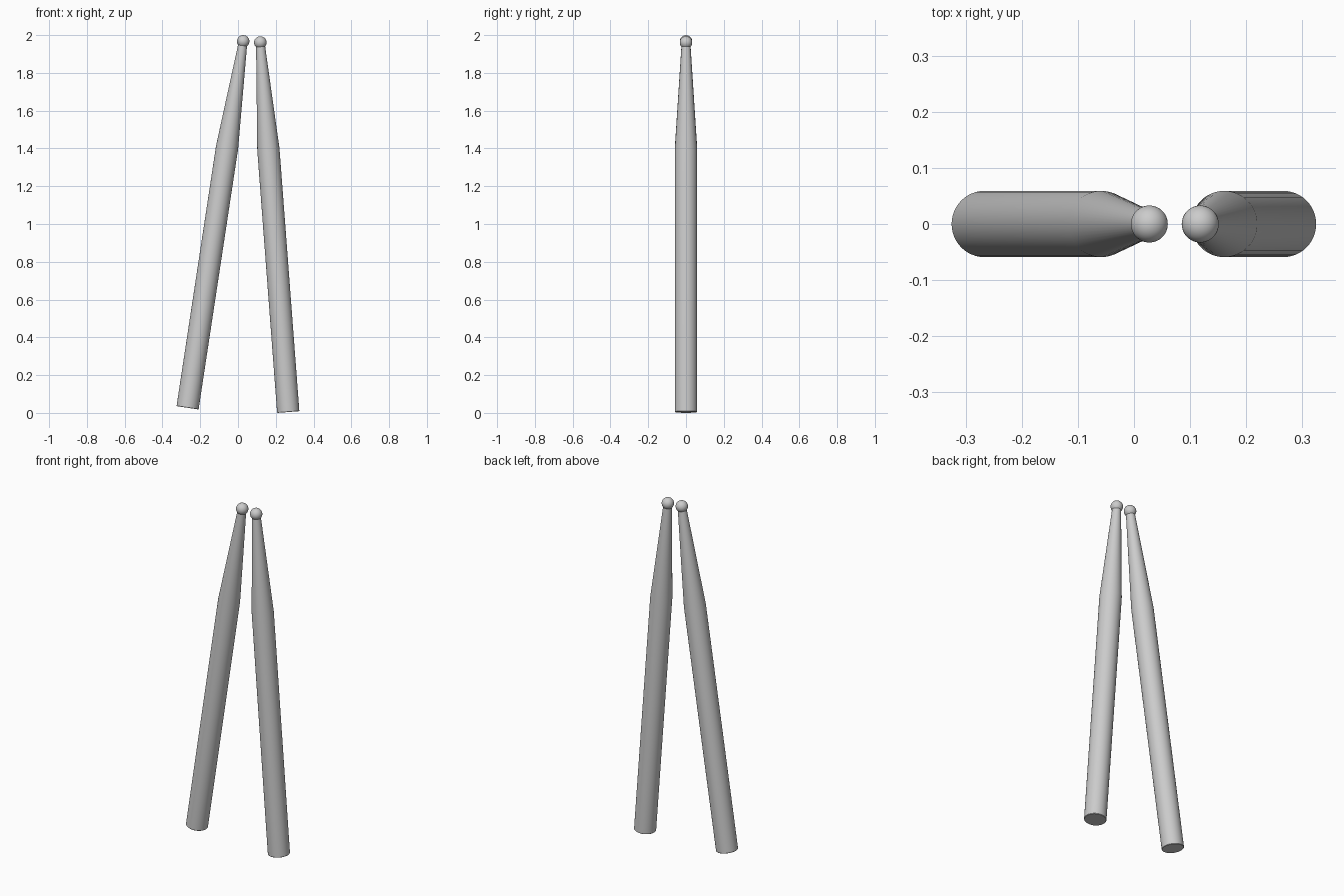
import bpy, bmesh, math

if "Cube" in bpy.data.objects:
    bpy.data.objects.remove(bpy.data.objects["Cube"])

SEGS = 48
R = 0.059          # shaft radius
SHOULDER = 1.395   # where the taper starts
NECK = 0.024       # radius under the bead
BEAD = 0.033       # bead radius
LENGTH = 1.962     # base to bead centre

wood = bpy.data.materials.new("plain grey")
wood.diffuse_color = (0.6, 0.6, 0.6, 1)
wood.use_nodes = True
wood.node_tree.nodes["Principled BSDF"].inputs["Base Color"].default_value = wood.diffuse_color


def stick_profile():
    # butt end, straight shaft, straight taper, then round bead
    pts = [(0, 0), (R - 0.002, 0), (R, 0.002), (R, SHOULDER)]
    start = math.asin(NECK / BEAD)
    pts.append((NECK, LENGTH - BEAD * math.cos(start)))
    n = 14
    for i in range(1, n + 1):
        a = start + (math.pi - start) * i / n
        pts.append((max(BEAD * math.sin(a), 0), LENGTH - BEAD * math.cos(a)))
    return pts


def make_stick(name, base, lean):
    bm = bmesh.new()
    verts = [bm.verts.new((r, 0, z)) for r, z in stick_profile()]
    edges = [bm.edges.new(p) for p in zip(verts, verts[1:])]
    bmesh.ops.spin(bm, geom=verts + edges, cent=(0, 0, 0), axis=(0, 0, 1),
                   angle=2 * math.pi, steps=SEGS, use_duplicate=False)
    bmesh.ops.remove_doubles(bm, verts=bm.verts, dist=0.0002)
    bmesh.ops.recalc_face_normals(bm, faces=bm.faces)
    mesh = bpy.data.meshes.new(name)
    bm.to_mesh(mesh)
    bm.free()
    mesh.materials.append(wood)
    ob = bpy.data.objects.new(name, mesh)
    bpy.context.collection.objects.link(ob)
    ob.location = base
    ob.rotation_euler = (0, lean, 0)
    bpy.ops.object.select_all(action='DESELECT')
    ob.select_set(True)
    bpy.context.view_layer.objects.active = ob
    bpy.ops.object.shade_smooth_by_angle(angle=math.radians(30))


# two leaning drumsticks
make_stick("left_drumstick", (-0.267, 0, 0.027), math.asin(0.150))
make_stick("right_drumstick", (0.266, 0, 0.0045), -math.asin(0.0754))
